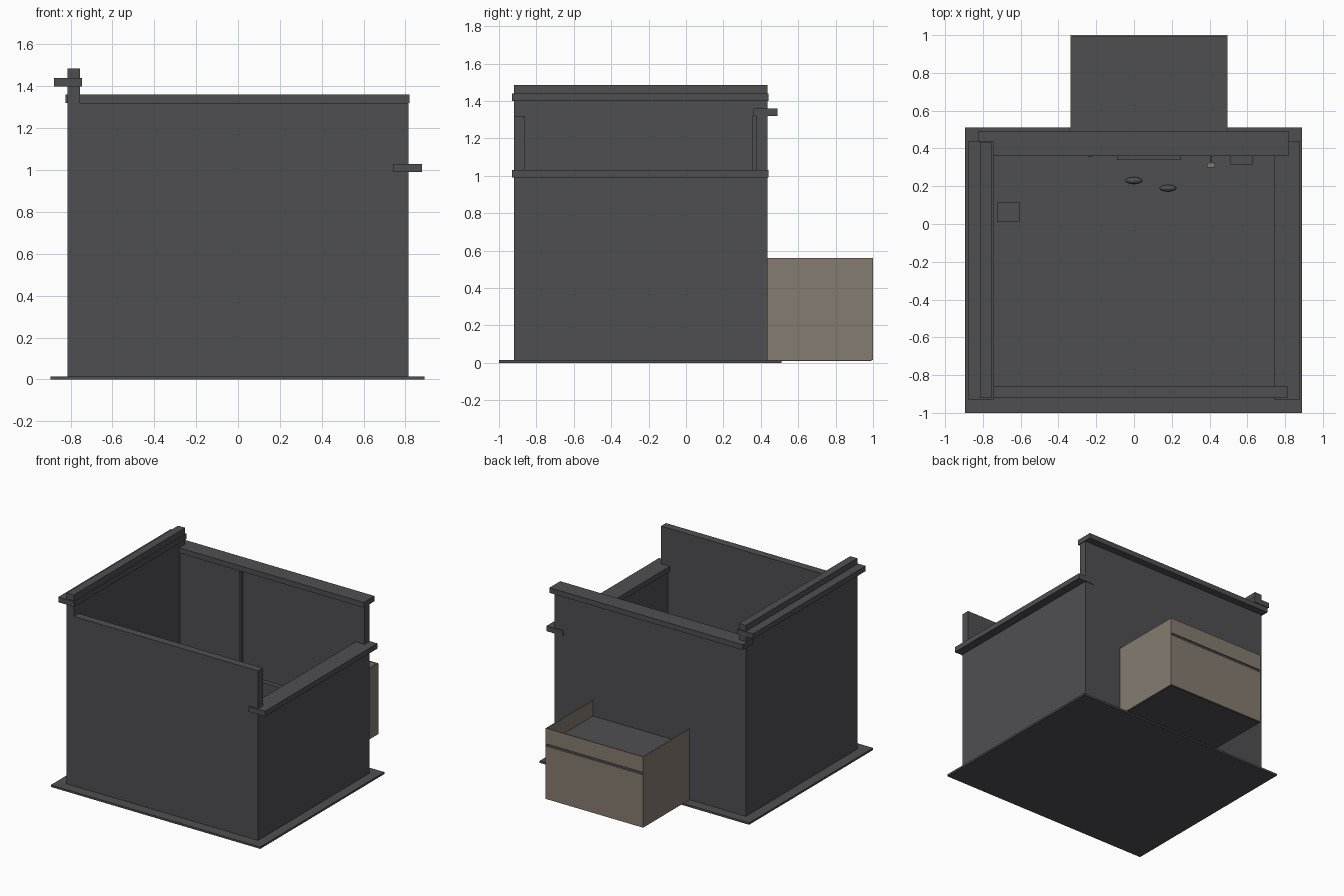
import bpy
import bmesh

cube = bpy.data.objects.get("Cube")
if cube:
    bpy.data.objects.remove(cube, do_unlink=True)


def material(name, rgb):
    m = bpy.data.materials.new(name)
    m.use_nodes = True
    m.diffuse_color = (*rgb, 1)
    m.node_tree.nodes["Principled BSDF"].inputs["Base Color"].default_value = (*rgb, 1)
    return m


grey = material("dark grey", (0.078, 0.077, 0.084))
tan = material("warm tan", (0.235, 0.2, 0.165))


def finish(name, bm, mat):
    me = bpy.data.meshes.new(name)
    bm.to_mesh(me)
    bm.free()
    me.materials.append(mat)
    ob = bpy.data.objects.new(name, me)
    bpy.context.collection.objects.link(ob)
    return ob


def box(name, x, y, z, mat=grey):
    """Box from (min, max) ranges on each axis."""
    bm = bmesh.new()
    bmesh.ops.create_cube(bm, size=1)
    for v in bm.verts:
        v.co = [r[0] if c < 0 else r[1] for c, r in zip(v.co, (x, y, z))]
    return finish(name, bm, mat)


FLOOR = 0.015
X0, X1, Y0, Y1 = -0.815, 0.815, -0.92, 0.435
T = 0.06

# Floor slab and the four walls
box("floor_slab", (-0.895, 0.89), (-1, 0.51), (0, FLOOR))
box("front_wall", (X0, X1), (Y0, Y0 + T), (FLOOR, 1.32))
box("back_wall", (X0, X1), (Y1 - T, Y1), (FLOOR, 1.32))
box("right_wall", (X0, X0 + T), (Y0, Y1), (FLOOR, 1.485))
box("left_wall", (X1 - T, X1), (Y0 + T, Y1 - T), (FLOOR, 1.0))

# Ledges around the wall tops
box("back_ledge", (-0.825, 0.82), (0.36, 0.49), (1.32, 1.36))
box("right_ledge", (-0.88, -0.745), (-0.93, 0.44), (1.40, 1.44))
box("left_ledge", (0.74, 0.88), (-0.93, 0.44), (0.99, 1.03))

# Open counter box behind the back wall
BX0, BX1, BY, TOP = -0.335, 0.495, 1.0, 0.56
S = 0.008
box("counter_right_side", (BX0, BX0 + S), (Y1, BY), (FLOOR, TOP), tan)
box("counter_left_side", (BX1 - S, BX1), (Y1, BY), (FLOOR, TOP), tan)
box("counter_back_lower", (BX0 + S, BX1 - S), (BY - S, BY), (FLOOR, 0.422), tan)
box("counter_back_upper", (BX0 + S, BX1 - S), (BY - S, BY), (0.44, TOP), tan)
box("counter_top", (BX0 + S, BX1 - S), (Y1, BY - S), (0.415, 0.44))
box("counter_base", (BX0 + S, BX1 - S), (Y1, BY - S), (FLOOR - 0.004, 0.03))

# Fittings on the inside of the back wall
box("wall_strip", (-0.24, -0.222), (0.355, 0.375), (FLOOR, 1.32))
box("wall_panel", (-0.09, 0.25), (0.34, 0.375), (0.2, 0.525))
box("wall_cabinet", (0.51, 0.63), (0.315, 0.375), (0.25, 0.45))
box("hook_arm", (0.402, 0.414), (0.32, 0.375), (0.4, 0.415))
box("hook_block", (0.386, 0.43), (0.3, 0.322), (0.39, 0.42), tan)
box("floor_crate", (-0.725, -0.605), (0.01, 0.115), (FLOOR, 0.13))

# Pair of small rounded objects on the floor
for side, (cx, cy) in (("right", (0.0, 0.23)), ("left", (0.18, 0.19))):
    bm = bmesh.new()
    bmesh.ops.create_uvsphere(bm, u_segments=12, v_segments=8, radius=1)
    bmesh.ops.scale(bm, vec=(0.045, 0.018, 0.018), verts=bm.verts)
    bmesh.ops.translate(bm, vec=(cx, cy, FLOOR + 0.018), verts=bm.verts)
    ob = finish(side + "_floor_lump", bm, grey)
    ob.data.shade_smooth()
